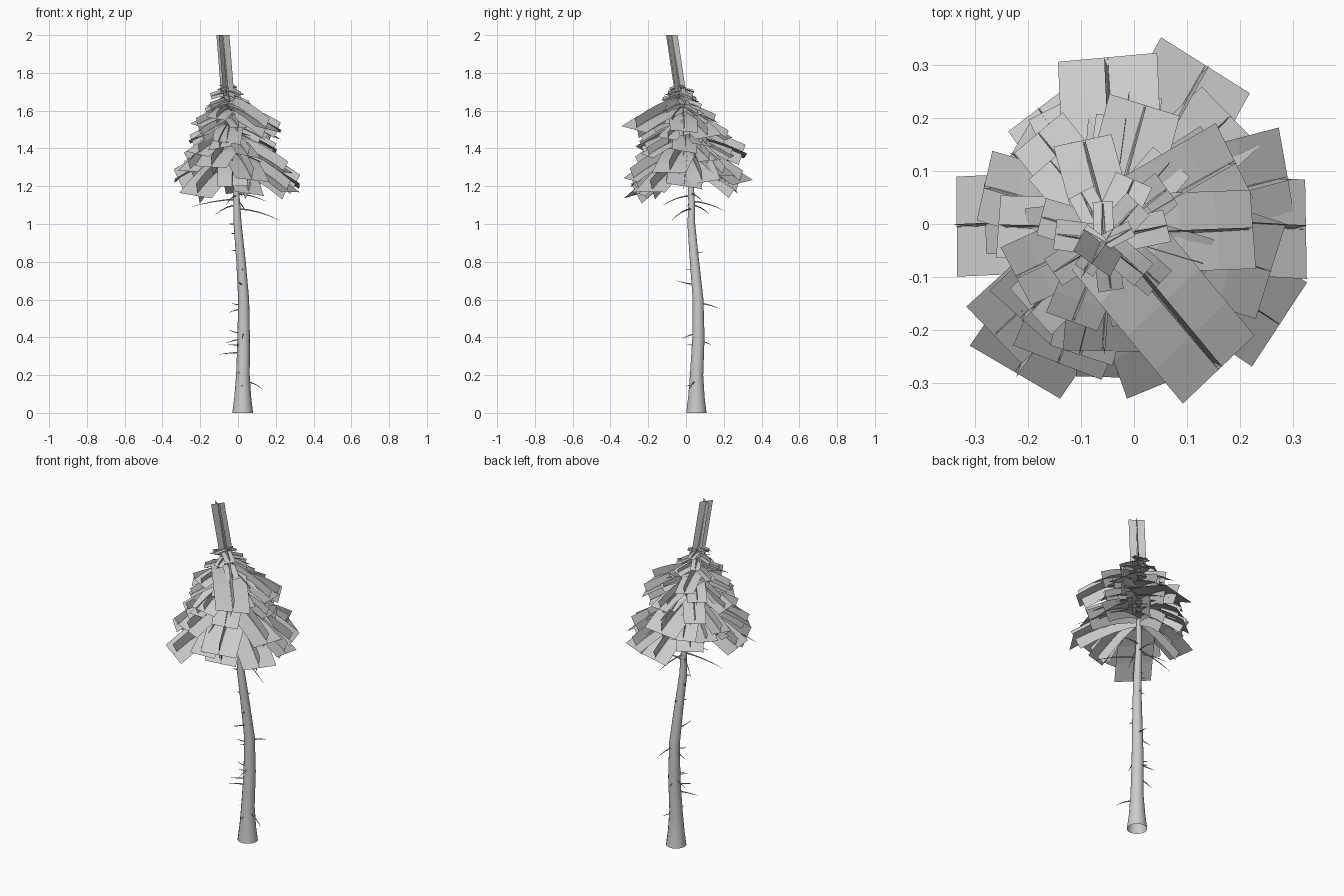
import bpy, bmesh, math, random
from mathutils import Vector

if "Cube" in bpy.data.objects:
    bpy.data.objects.remove(bpy.data.objects["Cube"])

random.seed(4)
UP = Vector((0, 0, 1))

# trunk centre line and radius: x, y, z, r
TRUNK = [(.025, .055, 0, .055), (.025, .055, .08, .045), (.026, .056, .2, .036),
         (.03, .066, .4, .033), (.03, .064, .6, .029), (.016, .045, .8, .025),
         (-.002, .028, 1, .021), (-.006, .03, 1.1, .018), (-.012, .026, 1.2, .016),
         (-.03, .005, 1.4, .012), (-.048, -.02, 1.6, .008), (-.06, -.038, 1.75, .005),
         (-.08, -.075, 1.995, .001)]


def trunk_at(z):
    for a, b in zip(TRUNK, TRUNK[1:]):
        if z <= b[2]:
            t = (z - a[2]) / (b[2] - a[2])
            return Vector([a[i] + (b[i] - a[i]) * t for i in range(3)])
    return Vector(TRUNK[-1][:3])


def make_object(name, bm, smooth=False):
    mesh = bpy.data.meshes.new(name)
    bm.to_mesh(mesh)
    bm.free()
    ob = bpy.data.objects.new(name, mesh)
    bpy.context.collection.objects.link(ob)
    if smooth:
        for p in mesh.polygons:
            p.use_smooth = True
    return ob


def tube(bm, pts, radii, sides):
    """Open tapered tube along a path."""
    rings = []
    for i, p in enumerate(pts):
        d = (pts[min(i + 1, len(pts) - 1)] - pts[max(i - 1, 0)]).normalized()
        ref = Vector((1, 0, 0)) if abs(d.z) > .7 else UP
        u = (ref - d * ref.dot(d)).normalized()
        v = d.cross(u)
        rings.append([bm.verts.new(p + radii[i] * (u * math.cos(k * math.tau / sides)
                      + v * math.sin(k * math.tau / sides))) for k in range(sides)])
    for a, b in zip(rings, rings[1:]):
        for k in range(sides):
            m = (k + 1) % sides
            bm.faces.new((a[k], a[m], b[m], b[k]))


def card(bm, pts, across, width):
    """Bent foliage strip along a path."""
    rows = [(bm.verts.new(p - across * width / 2), bm.verts.new(p + across * width / 2))
            for p in pts]
    for a, b in zip(rows, rows[1:]):
        bm.faces.new((a[0], a[1], b[1], b[0]))


def arc(base, tip, power, n=4):
    """Path that leaves flat and droops towards the tip."""
    out = []
    for i in range(n + 1):
        s = i / n
        p = base.lerp(tip, s)
        p.z = base.z + (tip.z - base.z) * s ** power
        out.append(p)
    return out


# trunk
bm = bmesh.new()
tube(bm, [Vector(p[:3]) for p in TRUNK], [p[3] for p in TRUNK], 14)
make_object("trunk", bm, True)

# dead twigs: angle, length, base z, drop
TWIGS = [(-20, .12, .17, .05), (195, .13, .32, .01), (160, .1, .39, .02), (215, .1, .36, .0),
         (185, .08, .42, -.02), (170, .08, .55, .02), (200, .07, .57, -.01), (75, .12, .58, .03),
         (100, .07, .38, .02), (265, .09, .42, .03), (255, .11, .68, -.02), (265, .06, .15, .01),
         (240, .05, .22, .01), (280, .05, .76, 0), (180, .05, .86, 0), (150, .05, .95, 0),
         (190, .05, 1.0, 0), (80, .05, .85, 0), (-25, .25, 1.08, .06), (185, .24, 1.13, .04),
         (140, .15, 1.1, .05), (75, .18, 1.12, .05), (250, .16, 1.15, .05), (20, .17, 1.16, .04)]
bm = bmesh.new()
for ang, length, z, drop in TWIGS:
    a = math.radians(ang)
    base = trunk_at(z)
    tip = base + Vector((math.cos(a), math.sin(a), 0)) * length - UP * drop
    tube(bm, arc(base, tip, 1.8), [.005, .004, .003, .002, .0005], 5)
make_object("dead_twigs", bm, True)

# largest boughs: tip x, tip y, base z, tip z, card width
BOUGHS = [(-.335, -.005, 1.36, 1.23, .19), (-.05, .315, 1.46, 1.36, .19),
          (.135, .30, 1.36, 1.22, .2), (.29, .09, 1.38, 1.22, .19),
          (.325, -.01, 1.36, 1.2, .19), (.275, -.19, 1.34, 1.17, .19),
          (.16, -.275, 1.62, 1.5, .19), (-.03, -.29, 1.38, 1.2, .16),
          (-.225, -.28, 1.33, 1.15, .2), (-.265, -.21, 1.44, 1.28, .15),
          (-.23, .135, 1.42, 1.29, .13), (.225, -.01, 1.6, 1.49, .15),
          (-.2, -.03, 1.55, 1.46, .12), (.19, .12, 1.57, 1.46, .16),
          (.02, .225, 1.55, 1.45, .14), (-.06, -.24, 1.53, 1.43, .15),
          (.02, .27, 1.33, 1.17, .17), (.06, -.25, 1.35, 1.16, .17)]
# smaller boughs spiralling up the crown
COUNT = 44
for i in range(COUNT):
    t = i / (COUNT - 1)
    zb = 1.37 + .37 * t
    a = i * 2.39996 + random.uniform(-.3, .3)
    r = (.29 * (1 - t) ** .8 + .055) * random.uniform(.75, 1.0)
    c = trunk_at(zb)
    BOUGHS.append((c.x + r * math.cos(a), c.y + r * math.sin(a), zb,
                   zb - .5 * r * (1 - .6 * t), r * random.uniform(.5, .65)))

# each bough: a thin branch with two crossed needle cards
needles, wood = bmesh.new(), bmesh.new()
for x, y, zb, zt, w in BOUGHS:
    base, tip = trunk_at(zb), Vector((x, y, zt))
    path = arc(base, tip, 1.5)
    d = (tip - base).normalized()
    side = d.cross(UP).normalized()
    lift = side.cross(d)
    roll = random.uniform(-.2, .2)
    flat = side * math.cos(roll) + lift * math.sin(roll)
    upright = lift * math.cos(roll) - side * math.sin(roll)
    upright = (upright + d * d.z * -.4 + UP * .3).normalized()
    card(needles, path, flat, w)
    card(needles, arc(base, base.lerp(tip, .94), 1.5), upright, w * .6)
    tube(wood, path, [.005, .004, .003, .002, .0005], 4)
make_object("needle_cards", needles)
make_object("live_branches", wood, True)

# crossed cards on the leading shoot
bm = bmesh.new()
a = math.radians(-36)
shoot = [trunk_at(1.66), trunk_at(1.75), Vector((-.08, -.075, 2))]
for ang, w in ((a, .085), (a + math.pi / 2, .075)):
    card(bm, shoot, Vector((math.cos(ang), math.sin(ang), 0)), w)
make_object("top_shoot_cards", bm)
